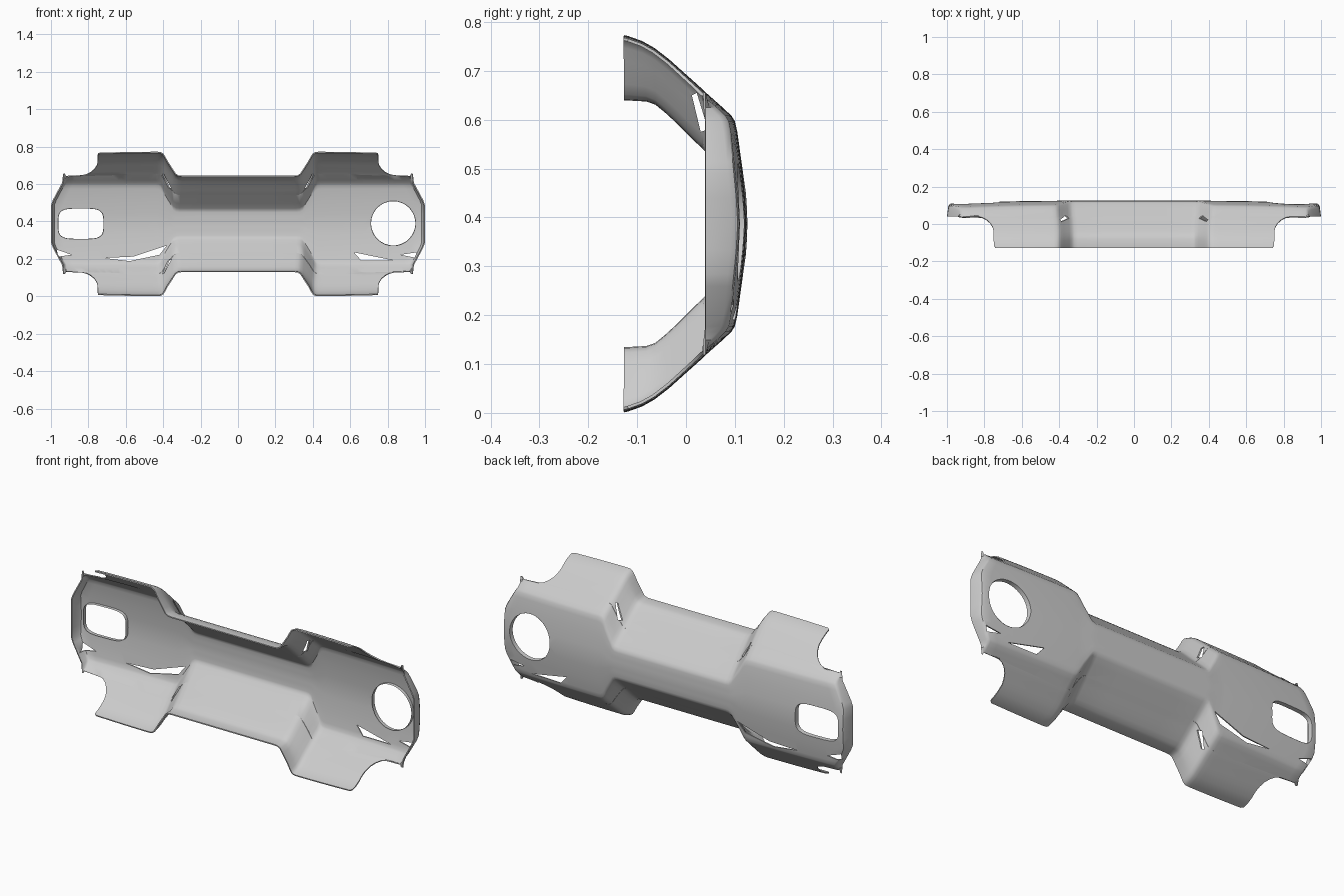
import bpy, bmesh, math
from mathutils import Vector

if "Cube" in bpy.data.objects:
    bpy.data.objects.remove(bpy.data.objects["Cube"])

MID = 0.387
# Upper half profile: outer (y, z), recessed centre (y, z), end x of the row
ROWS = [
    (-.127, .773, -.127, .645, .738), (-.118, .771, -.115, .645, .749),
    (-.09, .761, -.08, .643, .75), (-.065, .747, -.06, .636, .75),
    (-.035, .724, -.04, .620, .75), (-.015, .706, -.015, .597, .756),
    (.005, .688, .01, .572, .768), (.022, .673, .025, .557, .786),
    (.035, .661, .035, .548, .81), (.04, .656, .04, .543, .835),
    (.04, .656, .04, .543, .92), (.075, .625, .085, .500, .925),
    (.093, .608, .11, .475, .926), (.10, .597, .12, .462, .932),
    (.105, .575, .1225, .450, .944), (.113, .515, .124, .430, .976),
    (.116, .49, .1245, .420, .985), (.121, .44, .125, .405, .986),
    (.124, MID, .126, MID, .986)]
STEP = 10  # first row that reaches the side flange
# Half-width columns across the step between centre and wing: (x, blend)
STEPS = [(0, 0), (.16, 0), (.30, 0), (.318, .015), (.332, .08), (.345, .24),
         (.375, .6), (.39, .82), (.40, .93), (.412, .985), (.43, 1)]


def row_points(i):
    oy, oz, cy, cz, xe = ROWS[i]
    k = .02 * max(0, i - 4) / 14

    def wing(x):
        bow = .016 * (max(0, x - .4) / .6) ** 2
        return Vector((x, oy - bow, oz)) if oy > .045 else Vector((x, oy, oz - bow))
    pts = []
    for x, w in STEPS:
        pts.append(Vector((x + k * min(1, x / .3), cy + (oy - cy) * w, cz + (oz - cz) * w)))
    x0 = pts[-1].x
    for s in range(1, 13):
        f = s / 12
        pts.append(wing(x0 + (xe - .008 - x0) * f))
    if i >= STEP:  # rounded edge, then flange going back
        e = wing(xe)
        pts.append(e + Vector((0, -.003, 0)))
        pts.append(Vector((xe + .007, max(.04, e.y - .015), oz)))
        pts.append(Vector((xe + .014, .04, MID + (oz - MID) * 1.0)))
    else:
        pts.append(wing(xe))
    return pts


def build_shell():
    bm = bmesh.new()
    for sx in (1, -1):
        for sz in (1, -1):
            grid = [[bm.verts.new((sx * p.x, p.y, MID + sz * (p.z - MID)))
                     for p in row_points(i)] for i in range(len(ROWS))]
            for a, b in zip(grid, grid[1:]):
                for j in range(min(len(a), len(b)) - 1):
                    q = [a[j], a[j + 1], b[j + 1], b[j]]
                    bm.faces.new(q if sx * sz > 0 else q[::-1])
    bmesh.ops.remove_doubles(bm, verts=bm.verts, dist=.0003)
    bmesh.ops.dissolve_degenerate(bm, edges=bm.edges, dist=.0001)
    bmesh.ops.recalc_face_normals(bm, faces=bm.faces)
    bm.faces.ensure_lookup_table()
    mid = min(bm.faces, key=lambda f: (f.calc_center_median() - Vector((0, .126, MID))).length)
    if mid.normal.y < 0:
        bmesh.ops.reverse_faces(bm, faces=bm.faces)
    return new_object("bumper_shell", bm)


def new_object(name, bm):
    me = bpy.data.meshes.new(name)
    bm.to_mesh(me)
    bm.free()
    ob = bpy.data.objects.new(name, me)
    bpy.context.collection.objects.link(ob)
    return ob


def prism(bm, pts, axis, lo, hi):
    """Closed prism: axis 'y' uses (x, z) points, axis 'x' uses (y, z)."""
    def co(p, d):
        return (p[0], d, p[1]) if axis == 'y' else (d, p[0], p[1])
    a = [bm.verts.new(co(p, lo)) for p in pts]
    b = [bm.verts.new(co(p, hi)) for p in pts]
    n = len(pts)
    fs = [bm.faces.new(a), bm.faces.new(b[::-1])]
    for i in range(n):
        fs.append(bm.faces.new((a[i], b[i], b[(i + 1) % n], a[(i + 1) % n])))
    bmesh.ops.recalc_face_normals(bm, faces=fs)


def loop(cx, cz, rx, rz, power, n=40):
    out = []
    for i in range(n):
        t = 2 * math.pi * (i + .5) / n
        c, s = math.cos(t), math.sin(t)
        out.append((cx + rx * math.copysign(abs(c) ** power, c),
                    cz + rz * math.copysign(abs(s) ** power, s)))
    return out


def activate(ob):
    bpy.ops.object.select_all(action='DESELECT')
    ob.select_set(True)
    bpy.context.view_layer.objects.active = ob


ROUND = (.83, .39, .12, .12, 1)
SLOT = (-.84, .388, .122, .082, .5)

# Thin formed sheet
shell = build_shell()
sol = shell.modifiers.new("thickness", 'SOLIDIFY')
sol.thickness = .006
sol.offset = -1

# Openings: lamp hole, slot, lower slits and step windows
bm = bmesh.new()
for h in (ROUND, SLOT):
    prism(bm, loop(*h), 'y', .05, .2)
for tri in ([(-.72, .205), (-.58, .188), (-.42, .222), (-.38, .272), (-.56, .212)],
            [(-.97, .25), (-.89, .222), (-.96, .212)],
            [(.62, .235), (.66, .19), (.83, .192)],
            [(.87, .222), (.955, .235), (.945, .207)]):
    prism(bm, tri, 'y', .05, .2)
win = [(.012, .65), (.022, .655), (.045, .58), (.03, .575)]
prism(bm, win, 'x', .30, .46)
prism(bm, win, 'x', -.46, -.30)
prism(bm, [(y, 2 * MID - z) for y, z in win], 'x', -.46, -.30)
cutter = new_object("opening_cutter", bm)
cutter.hide_render = True
boo = shell.modifiers.new("openings", 'BOOLEAN')
boo.operation = 'DIFFERENCE'
boo.solver = 'EXACT'
boo.object = cutter
activate(shell)
for m in list(shell.modifiers):
    bpy.ops.object.modifier_apply(modifier=m.name)
bpy.data.objects.remove(cutter)
bpy.ops.object.shade_smooth_by_angle(angle=math.radians(35))

# Short returned lips around the two large openings
for name, h in (("round_opening_lip", ROUND), ("slot_opening_lip", SLOT)):
    bm = bmesh.new()
    rings = []
    for y, k in ((0, 1), (.022, .985)):
        ring = loop(h[0], h[1], h[2] * k, h[3] * k, h[4])
        rings.append([bm.verts.new((x, .122 - .016 * ((abs(x) - .4) / .6) ** 2
                                    - .5 * (z - MID) ** 2 - y, z)) for x, z in ring])
    a, b = rings
    for i in range(len(a)):
        j = (i + 1) % len(a)
        bm.faces.new((a[i], a[j], b[j], b[i]))
    lip = new_object(name, bm)
    activate(lip)
    bpy.ops.object.shade_smooth_by_angle(angle=math.radians(35))
